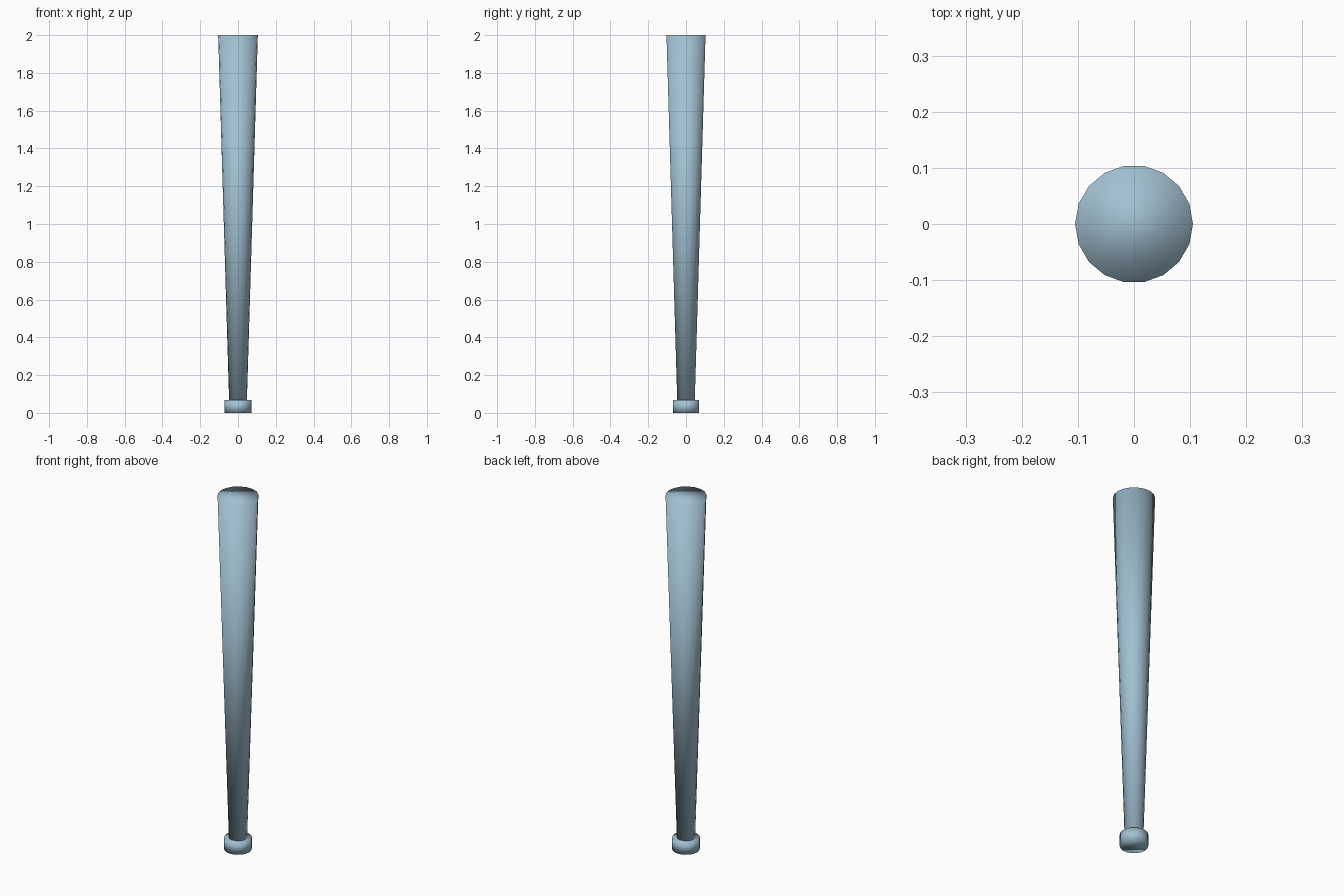
import bpy
from math import pi

cube = bpy.data.objects.get("Cube")
if cube:
    bpy.data.objects.remove(cube, do_unlink=True)

# Single painted finish
COLOUR = (0.36, 0.53, 0.64, 1)
paint = bpy.data.materials.new("pale_blue")
paint.use_nodes = True
paint.diffuse_color = COLOUR
bsdf = next(n for n in paint.node_tree.nodes if n.type == "BSDF_PRINCIPLED")
bsdf.inputs["Base Color"].default_value = COLOUR


def tapered_rod(name, bottom, top, r_bottom, r_top):
    """Closed, smoothly shaded 18-sided cone section, with a corner on +x."""
    bpy.ops.mesh.primitive_cone_add(
        vertices=18, radius1=r_bottom, radius2=r_top, depth=top - bottom,
        location=(0, 0, (bottom + top) / 2), rotation=(0, 0, pi / 2))
    rod = bpy.context.object
    rod.name = name
    rod.data.materials.append(paint)
    bpy.ops.object.shade_smooth()
    return rod


# Long tapering barrel and handle
tapered_rod("bat_shaft", 0.06, 2.0, 0.047, 0.105)

# Grip stop at the foot of the handle
tapered_rod("end_knob", 0.0, 0.067, 0.071, 0.071)
